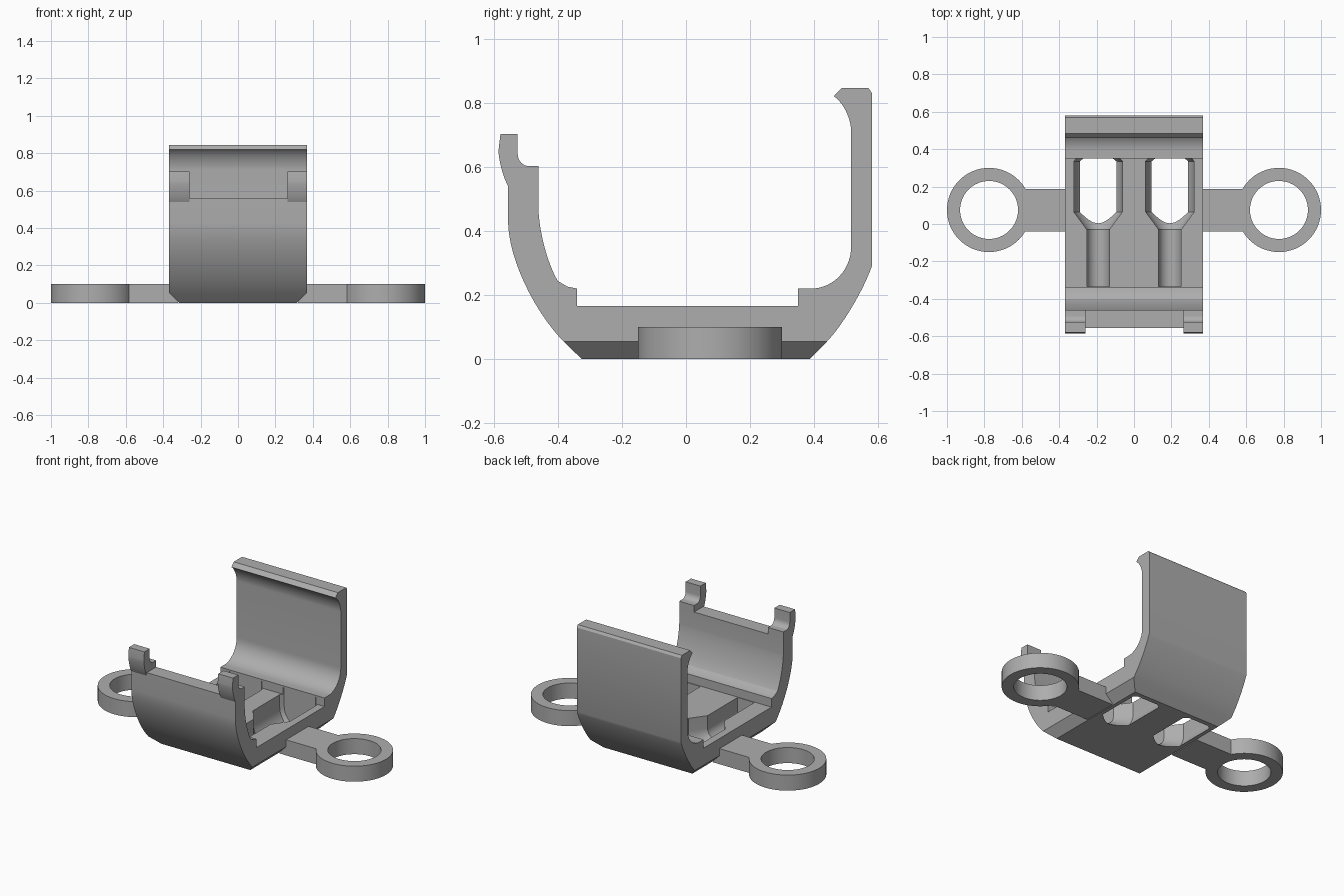
import bpy, bmesh, math
from mathutils import Vector

if "Cube" in bpy.data.objects:
    bpy.data.objects.remove(bpy.data.objects["Cube"], do_unlink=True)

grey = bpy.data.materials.new("plain grey")
grey.use_nodes = True
COLOUR = (0.42, 0.42, 0.42, 1)
grey.diffuse_color = COLOUR
grey.node_tree.nodes["Principled BSDF"].inputs["Base Color"].default_value = COLOUR

HALF = 0.37      # half width of the cradle
ARM_TOP = 0.1


def new_object(name, bm):
    bmesh.ops.recalc_face_normals(bm, faces=bm.faces)
    mesh = bpy.data.meshes.new(name)
    bm.to_mesh(mesh)
    bm.free()
    obj = bpy.data.objects.new(name, mesh)
    bpy.context.collection.objects.link(obj)
    mesh.materials.append(grey)
    return obj


def loft(name, loops):
    """Skin a row of equal closed loops and cap both ends."""
    bm = bmesh.new()
    rows = [[bm.verts.new(p) for p in loop] for loop in loops]
    n = len(rows[0])
    for a, b in zip(rows, rows[1:]):
        for i in range(n):
            j = (i + 1) % n
            bm.faces.new((a[i], a[j], b[j], b[i]))
    bm.faces.new(rows[0])
    bm.faces.new(rows[-1])
    return new_object(name, bm)


def side_profile(name, pts, x0, x1):
    return loft(name, [[(x, y, z) for y, z in pts] for x in (x0, x1)])


def arc(p0, c, p1, n=14):
    """Circle-like bend from p0 to p1 with corner c."""
    p0, c, p1 = Vector(p0), Vector(c), Vector(p1)
    pts = []
    for i in range(n + 1):
        t = i / n
        a, b, d = (1 - t) ** 2, 1.414 * t * (1 - t), t * t
        pts.append(tuple((p0 * a + c * b + p1 * d) / (a + b + d)))
    return pts


def cylinder(name, x, y, z0, z1, r):
    bm = bmesh.new()
    bmesh.ops.create_cone(bm, cap_ends=True, segments=64, radius1=r, radius2=r, depth=z1 - z0)
    bmesh.ops.translate(bm, verts=bm.verts, vec=(x, y, (z0 + z1) / 2))
    return new_object(name, bm)


def activate(obj):
    bpy.ops.object.select_all(action='DESELECT')
    obj.select_set(True)
    bpy.context.view_layer.objects.active = obj


def boolean(obj, other, operation):
    activate(obj)
    mod = obj.modifiers.new("cut", 'BOOLEAN')
    mod.operation, mod.solver, mod.object = operation, 'EXACT', other
    bpy.ops.object.modifier_apply(modifier=mod.name)
    bpy.data.objects.remove(other, do_unlink=True)


def smooth(obj):
    activate(obj)
    bpy.ops.object.shade_smooth_by_angle(angle=math.radians(25))


# Cradle: one side profile run across the width
outline = [(-0.325, 0), (0.385, 0)]
outline += arc((0.44, 0.055), (0.53, 0.15), (0.58, 0.29))
outline += [(0.58, 0.83), (0.57, 0.845), (0.485, 0.845)]
outline += arc((0.461, 0.82), (0.515, 0.785), (0.515, 0.71))
outline += arc((0.515, 0.35), (0.515, 0.22), (0.39, 0.22))
outline += [(0.35, 0.22), (0.35, 0.165), (-0.34, 0.165), (-0.34, 0.22), (-0.37, 0.226)]
outline += arc((-0.4, 0.244), (-0.453, 0.33), (-0.46, 0.46))
outline += [(-0.46, 0.56), (-0.555, 0.56)]
outline += arc((-0.555, 0.43), (-0.555, 0.23), (-0.38, 0.053))
cradle = side_profile("cradle", outline, -HALF, HALF)

# Bevelled lower side edges
for s in (-1, 1):
    wedge = [(s * 0.295, -0.02), (s * 0.39, -0.02), (s * 0.39, 0.075)]
    cutter = loft("edge_cutter", [[(x, y, z) for x, z in wedge] for y in (-0.8, 0.8)])
    boolean(cradle, cutter, 'DIFFERENCE')


# Bullet-shaped pockets with a narrow channel in the floor
def u_section(x, y, r, axis=0.085, top=0.21):
    pts = [(x + r * math.cos(a), y, axis + r * math.sin(a))
           for a in [math.pi * (1 + i / 24) for i in range(25)]]
    return pts + [(x + r, y, top), (x - r, y, top)]


STATIONS = [(0.355, 0.112), (0.335, 0.13), (0.065, 0.13), (-0.03, 0.06), (-0.335, 0.06)]
for x in (-0.192, 0.192):
    cutter = loft("pocket_cutter", [u_section(x, y, r) for y, r in STATIONS])
    boolean(cradle, cutter, 'DIFFERENCE')
smooth(cradle)

# Clip tabs on the ends of the front wall
tab = [(-0.46, 0.56), (-0.46, 0.602)]
tab += arc((-0.49, 0.602), (-0.525, 0.602), (-0.525, 0.64), 8)
tab += [(-0.525, 0.702), (-0.579, 0.702)]
tab += arc((-0.585, 0.65), (-0.583, 0.59), (-0.555, 0.54), 8)
for side, x0, x1 in (("right", -HALF, -0.26), ("left", 0.265, HALF)):
    smooth(side_profile(side + "_clip_tab", tab, x0, x1))

# Side arms ending in mounting rings
for side, s in (("right", -1), ("left", 1)):
    bar = [(-0.04, 0), (0.188, 0), (0.188, ARM_TOP), (-0.04, ARM_TOP)]
    arm = side_profile(side + "_mounting_ring", bar, s * 0.322, s * 0.6)
    boolean(arm, cylinder("ring", s * 0.775, 0.075, 0, ARM_TOP, 0.225), 'UNION')
    boolean(arm, cylinder("hole", s * 0.775, 0.075, -0.1, 0.2, 0.155), 'DIFFERENCE')
    smooth(arm)
